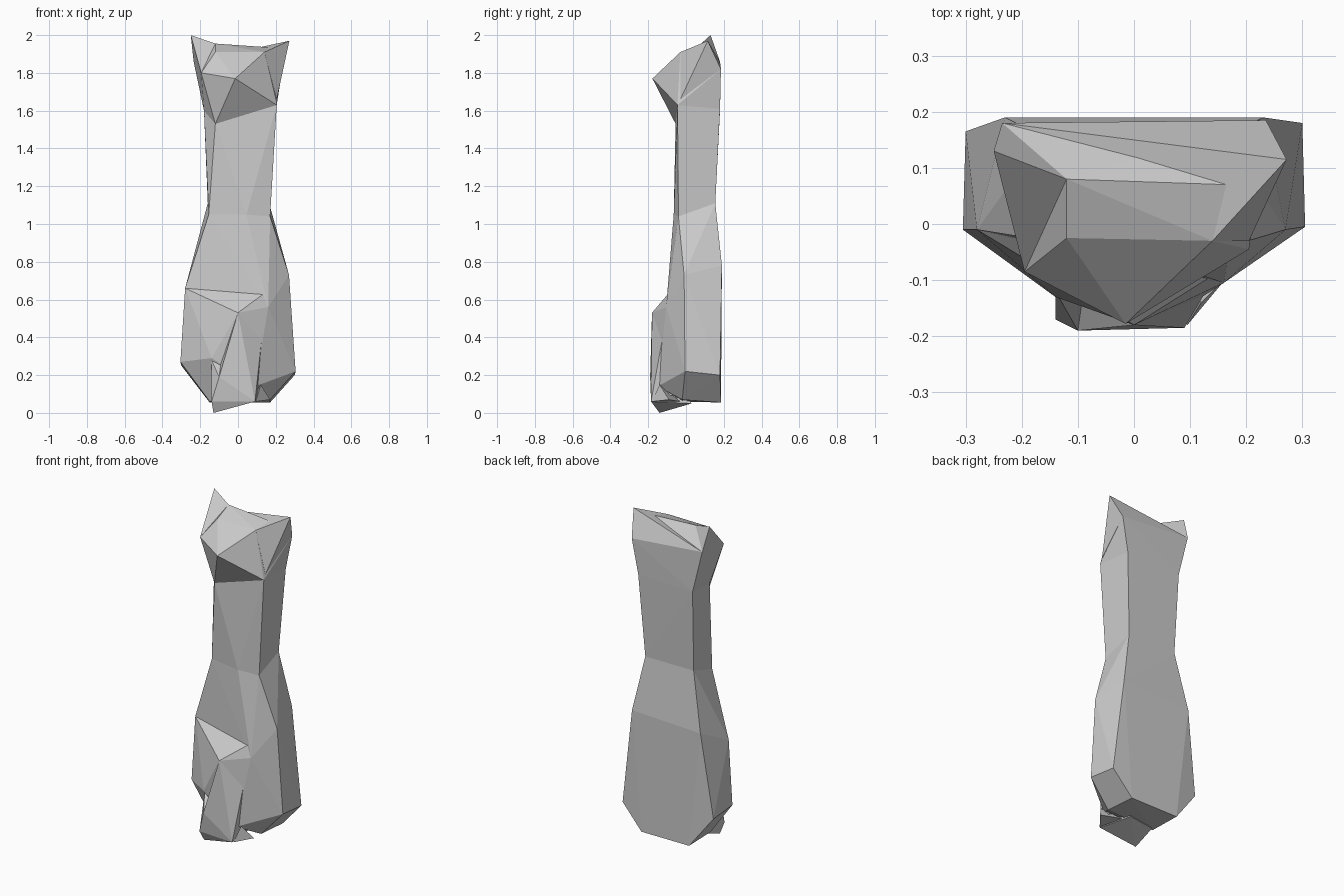
import bpy, bmesh


def hull(name, pts):
    """Flat-faceted solid wrapped around a few corner points."""
    bm = bmesh.new()
    for p in pts:
        bm.verts.new(p)
    res = bmesh.ops.convex_hull(bm, input=bm.verts)
    loose = [v for v in bm.verts if not v.link_faces]
    bmesh.ops.delete(bm, geom=loose, context='VERTS')
    bmesh.ops.recalc_face_normals(bm, faces=bm.faces)
    me = bpy.data.meshes.new(name)
    bm.to_mesh(me)
    bm.free()
    ob = bpy.data.objects.new(name, me)
    bpy.context.collection.objects.link(ob)
    return ob


# shared rings of corners: front ridge, sides, back
collar = [(-0.03, -0.05, 1.48), (-0.12, -0.055, 1.53), (0.205, -0.045, 1.63),
          (-0.18, 0.03, 1.60), (0.195, 0.18, 1.61), (-0.17, 0.18, 1.60)]
waist = [(0.045, -0.065, 1.05), (-0.155, -0.03, 1.05), (0.17, -0.04, 1.04),
         (0.165, 0.155, 1.11), (-0.16, 0.155, 1.11)]
hips = [(-0.28, -0.01, 0.66), (0.27, -0.01, 0.73), (0.16, -0.105, 0.56),
        (0.23, 0.19, 0.78), (-0.23, 0.19, 0.76)]

# neck, chest and haunches
hull("neck", collar + waist)
hull("chest", waist + hips)
haunch_corners = [
    (0.0, -0.18, 0.53), (-0.14, -0.13, 0.29), (0.09, -0.15, 0.14),
    (-0.305, -0.01, 0.27), (0.305, -0.005, 0.22),
    (-0.30, 0.165, 0.25), (0.30, 0.18, 0.20),
    (-0.15, -0.02, 0.06), (0.17, -0.02, 0.07),
    (-0.15, 0.185, 0.055), (0.17, 0.185, 0.055)]
hull("haunches", hips + haunch_corners)

# front legs and paws
hull("front_legs", [(0.0, -0.18, 0.53), (0.14, -0.10, 0.53), (-0.10, -0.19, 0.19),
                    (0.01, -0.18, 0.18), (0.09, -0.185, 0.06), (-0.12, -0.08, 0.20),
                    (0.12, -0.05, 0.10)])
hull("front_paws", [(-0.10, -0.19, 0.19), (0.01, -0.175, 0.19), (0.09, -0.185, 0.06),
                    (-0.14, -0.17, 0.06), (-0.13, -0.14, 0.0), (-0.14, -0.12, 0.28),
                    (0.05, 0.03, 0.05), (-0.13, 0.0, 0.055)])
hull("side_paw", [(0.12, -0.14, 0.15), (0.095, -0.18, 0.06), (0.17, -0.09, 0.07),
                  (0.06, -0.03, 0.06)])

# head
nose = (-0.015, -0.178, 1.77)
cheek = (-0.195, -0.085, 1.80)
brow_l, brow_r = (-0.12, -0.025, 1.91), (0.14, -0.03, 1.91)
crown_l, crown_r = (-0.12, 0.08, 1.955), (0.17, 0.07, 1.935)
back_l, back_r = (-0.235, 0.18, 1.86), (0.235, 0.185, 1.82)
hull("head", collar[1:] + [nose, cheek, brow_l, brow_r, crown_l, crown_r,
                           back_l, back_r])

# ears
hull("left_ear", [(-0.25, 0.13, 2.0), crown_l, cheek, back_l])
hull("right_ear", [(0.272, 0.115, 1.97), crown_r, brow_r, back_r, back_l,
                   (0.205, -0.03, 1.66)])
